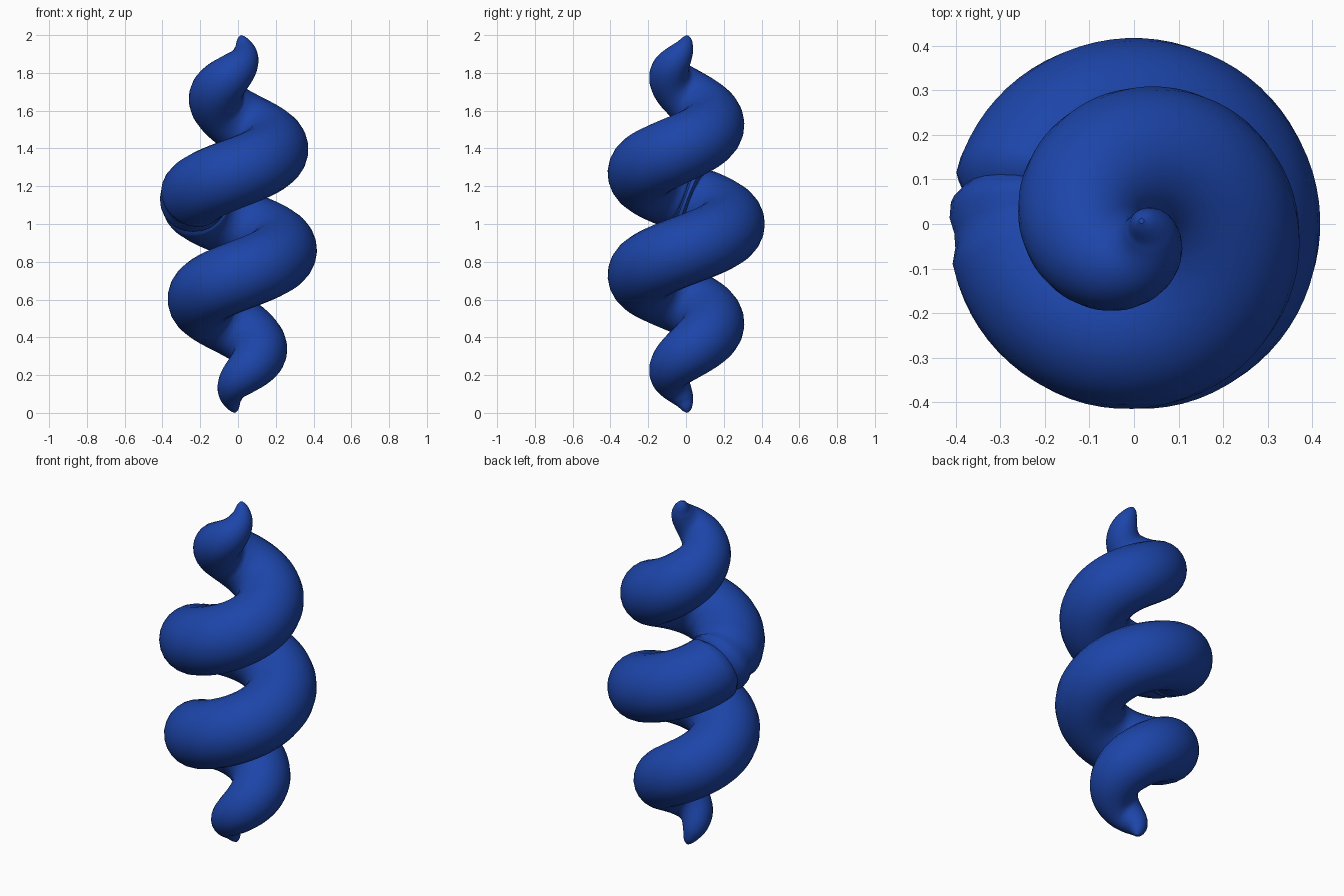
import bpy
import math

if "Cube" in bpy.data.objects:
    bpy.data.objects.remove(bpy.data.objects["Cube"])

PITCH = 0.55   # height gained per turn
N = 260        # samples along the spiral

# distance from mid height, spiral radius, tube radius
PROFILE = [(0.00, 0.232, 0.185), (0.28, 0.234, 0.185), (0.42, 0.188, 0.180),
           (0.55, 0.133, 0.168), (0.68, 0.114, 0.148), (0.80, 0.088, 0.112),
           (0.88, 0.055, 0.078), (0.94, 0.030, 0.052), (0.98, 0.020, 0.030),
           (0.998, 0.018, 0.006)]


def lookup(d, col):
    for a, b in zip(PROFILE, PROFILE[1:]):
        if d <= b[0]:
            t = (d - a[0]) / (b[0] - a[0])
            return a[col] + t * (b[col] - a[col])
    return PROFILE[-1][col]


def smooth(d, col):
    # moving average, narrowing towards the tip
    w = min(0.05, 0.998 - d)
    return sum(lookup(abs(d + w * k / 4), col) for k in range(-4, 5)) / 9


def pinch(angle):
    # two crumpled grooves where the halves meet on the left side
    off = angle - math.pi
    return 1 - sum(a * math.exp(-((off - c) / w) ** 2)
                   for a, c, w in ((0.15, -0.20, 0.06), (0.11, 0.10, 0.07), (0.05, -0.05, 0.02)))


# spiral tube: a curve with varying radius
curve = bpy.data.curves.new("spiral", 'CURVE')
curve.dimensions = '3D'
curve.bevel_depth = 1.0
curve.bevel_resolution = 10
curve.use_fill_caps = True
spline = curve.splines.new('POLY')
spline.points.add(N - 1)
for i, p in enumerate(spline.points):
    h = 0.998 * (2 * i / (N - 1) - 1)
    d = abs(h)
    angle = math.pi / 2 + math.tau * h / PITCH
    r = smooth(d, 1)
    p.co = (r * math.cos(angle), r * math.sin(angle), 1 + h, 1)
    p.radius = smooth(d, 2) * pinch(angle)

spiral = bpy.data.objects.new("twisted_spiral", curve)
bpy.context.collection.objects.link(spiral)
bpy.context.view_layer.objects.active = spiral
spiral.select_set(True)
bpy.ops.object.convert(target='MESH')
spiral = bpy.context.object
spiral.name = "twisted_spiral"
bpy.ops.object.shade_smooth_by_angle(angle=math.radians(50))

# blue material
mat = bpy.data.materials.new("blue")
mat.diffuse_color = (0.012, 0.06, 0.40, 1)
mat.use_nodes = True
mat.node_tree.nodes["Principled BSDF"].inputs["Base Color"].default_value = mat.diffuse_color
spiral.data.materials.clear()
spiral.data.materials.append(mat)
